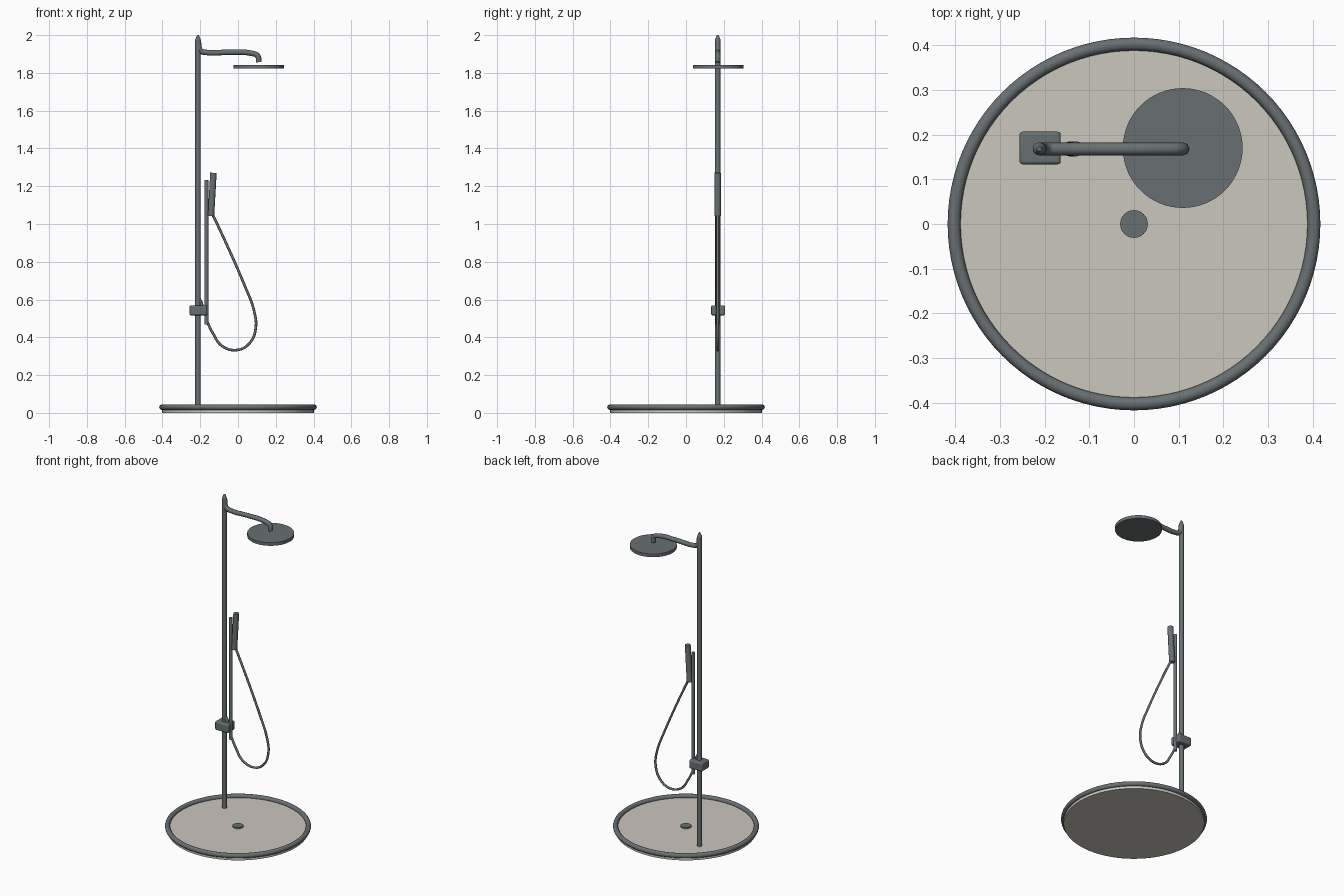
import bpy
import math
from mathutils import Vector

cube = bpy.data.objects.get("Cube")
if cube:
    bpy.data.objects.remove(cube, do_unlink=True)


def make_material(name, rgb):
    mat = bpy.data.materials.new(name)
    mat.use_nodes = True
    color = (*rgb, 1)
    mat.diffuse_color = color
    mat.node_tree.nodes["Principled BSDF"].inputs["Base Color"].default_value = color
    return mat


METAL = make_material("slate grey metal", (0.14, 0.163, 0.167))
STONE = make_material("warm stone", (0.6, 0.57, 0.51))

PIPE_X, PIPE_Y = -0.212, 0.168
PIPE_R = 0.0145


def finish(name, mat, angle=40):
    obj = bpy.context.object
    obj.name = name
    obj.data.name = name
    obj.data.materials.clear()
    obj.data.materials.append(mat)
    bpy.ops.object.shade_smooth_by_angle(angle=math.radians(angle))
    return obj


def rod(name, start, end, radius, mat=METAL, sides=16, tip=None):
    """Cylinder or tapered rod between two points."""
    a, b = Vector(start), Vector(end)
    bpy.ops.mesh.primitive_cone_add(
        vertices=sides, radius1=radius, radius2=radius if tip is None else tip,
        depth=(b - a).length, location=(a + b) / 2,
        rotation=(b - a).to_track_quat("Z", "Y").to_euler())
    return finish(name, mat)


def tube(name, path, radius):
    """Round tube along a smooth path of (x, z) points in the pipe's plane."""
    curve = bpy.data.curves.new(name, "CURVE")
    curve.dimensions = "3D"
    curve.bevel_depth = radius
    curve.bevel_resolution = 2
    curve.resolution_u = 8
    curve.use_fill_caps = True
    spline = curve.splines.new("BEZIER")
    spline.bezier_points.add(len(path) - 1)
    for point, (x, z) in zip(spline.bezier_points, path):
        point.co = (x, PIPE_Y, z)
        point.handle_left_type = point.handle_right_type = "AUTO"
    obj = bpy.data.objects.new(name, curve)
    bpy.context.collection.objects.link(obj)
    bpy.ops.object.select_all(action="DESELECT")
    obj.select_set(True)
    bpy.context.view_layer.objects.active = obj
    bpy.ops.object.convert(target="MESH")
    return finish(name, METAL, 50)


# Round floor tray with its metal rim and drain
rod("floor_tray", (0, 0, 0), (0, 0, 0.026), 0.402, STONE, 96)
bpy.ops.mesh.primitive_torus_add(
    major_radius=0.4025, minor_radius=PIPE_R, major_segments=96,
    minor_segments=12, location=(0, 0, 0.03))
finish("tray_rim", METAL)
rod("drain_cover", (0, 0, 0.02), (0, 0, 0.034), 0.031, sides=32)

# Tall riser pipe with a tapered tip
rod("riser_pipe", (PIPE_X, PIPE_Y, 0.024), (PIPE_X, PIPE_Y, 1.975), PIPE_R)
rod("riser_tip", (PIPE_X, PIPE_Y, 1.975), (PIPE_X, PIPE_Y, 2.0), PIPE_R, tip=0.005)

# Overhead arm and rain head
tube("shower_arm", [(-0.211, 1.97), (-0.197, 1.917), (-0.165, 1.908), (-0.05, 1.909),
                    (0.07, 1.904), (0.104, 1.89), (0.11, 1.857)], PIPE_R)
rod("rain_head", (0.109, 0.17, 1.822), (0.109, 0.17, 1.842), 0.134, sides=64)

# Mixer valve block with softened edges
bpy.ops.mesh.primitive_cube_add(size=1, location=(-0.21, 0.17, 0.543))
valve = bpy.context.object
valve.scale = (0.092, 0.073, 0.053)
bpy.ops.object.transform_apply(location=False, rotation=False, scale=True)
bevel = valve.modifiers.new("soft edges", "BEVEL")
bevel.width = 0.007
bevel.segments = 3
finish("valve_block", METAL)
tube("valve_elbow", [(-0.21, 0.605), (-0.197, 0.585), (-0.19, 0.555)], 0.01)

# Slide rail, hand shower and hanging hose
rod("slide_rail", (-0.167, PIPE_Y, 0.468), (-0.167, PIPE_Y, 1.233), 0.0105)
rod("hand_shower", (-0.143, PIPE_Y, 1.043), (-0.13, PIPE_Y, 1.271), 0.017)
tube("hose", [(-0.14, 1.06), (-0.127, 1.035), (0.037, 0.67), (0.085, 0.54),
              (0.094, 0.45), (0.062, 0.37), (-0.005, 0.333), (-0.085, 0.355),
              (-0.132, 0.42), (-0.167, 0.49)], 0.007)
